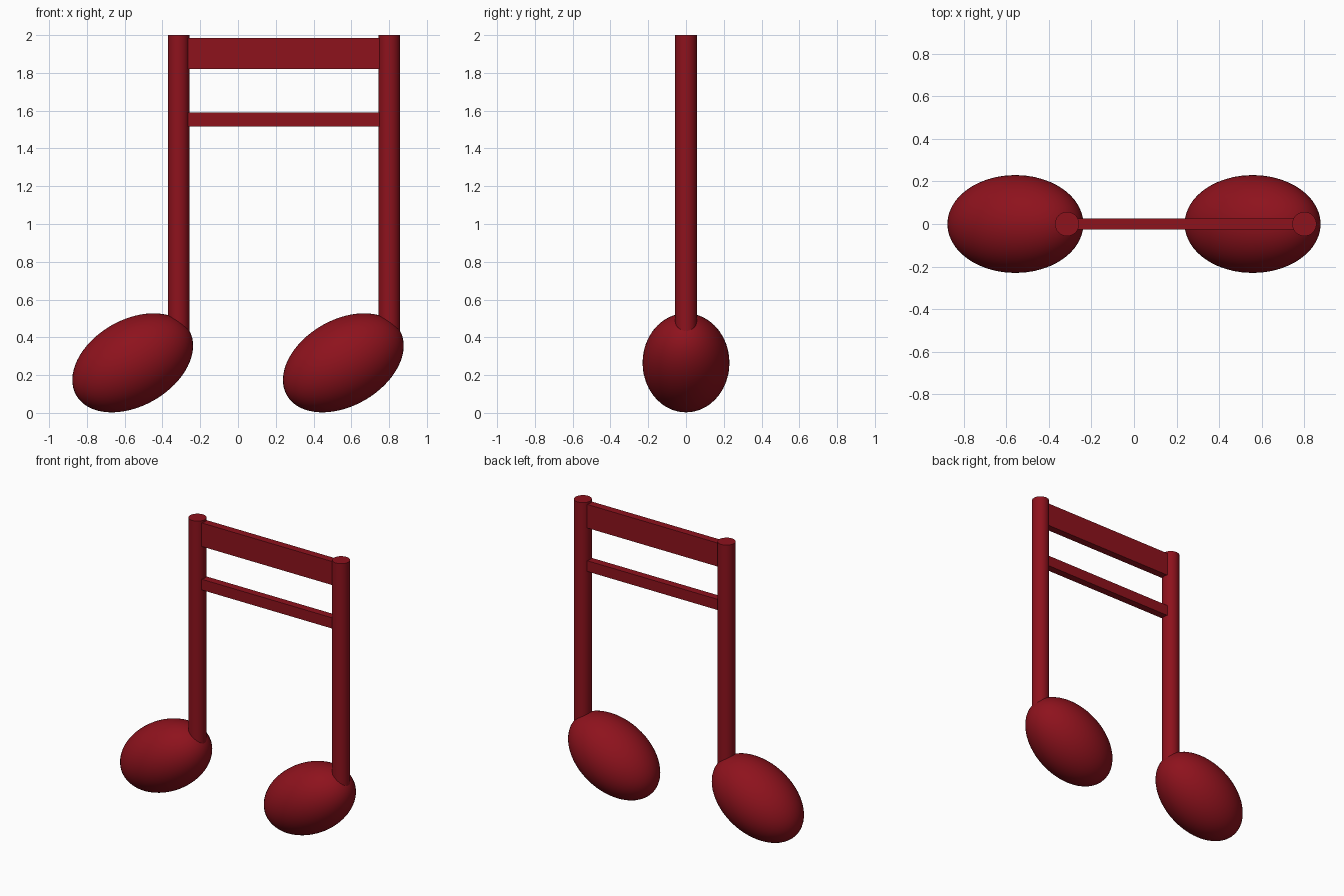
import bpy
from math import radians

if "Cube" in bpy.data.objects:
    bpy.data.objects.remove(bpy.data.objects["Cube"])

red = bpy.data.materials.new("deep_red")
red.diffuse_color = (0.27, 0.006, 0.012, 1)
red.use_nodes = True
red.node_tree.nodes["Principled BSDF"].inputs["Base Color"].default_value = red.diffuse_color

SPACING = 1.115


def finish(name, smooth=True):
    ob = bpy.context.object
    ob.name = name
    ob.data.materials.append(red)
    bpy.ops.object.transform_apply(location=False, rotation=True, scale=True)
    if smooth:
        bpy.ops.object.shade_smooth_by_angle(angle=radians(35))
    return ob


def note(side, x):
    # Tilted egg-shaped head
    bpy.ops.mesh.primitive_uv_sphere_add(segments=48, ring_count=32, radius=1,
                                         location=(x, 0, 0.265))
    head = bpy.context.object
    head.scale = (0.345, 0.23, 0.228)
    head.rotation_euler = (0, radians(-30), 0)
    finish(side + "_note_head")
    # Round upright stem, sunk into the head
    bottom, top = 0.36, 2.0
    bpy.ops.mesh.primitive_cylinder_add(vertices=32, radius=0.057, depth=top - bottom,
                                        location=(x + 0.243, 0, (top + bottom) / 2))
    finish(side + "_stem")


def beam(name, z0, z1):
    # Flat bar joining the two stems
    bpy.ops.mesh.primitive_cube_add(size=1, location=(0.243, 0, (z0 + z1) / 2))
    bpy.context.object.scale = (SPACING - 0.06, 0.052, z1 - z0)
    finish(name, smooth=False)


note("left", -SPACING / 2)
note("right", SPACING / 2)
beam("upper_beam", 1.82, 1.985)
beam("lower_beam", 1.515, 1.59)
